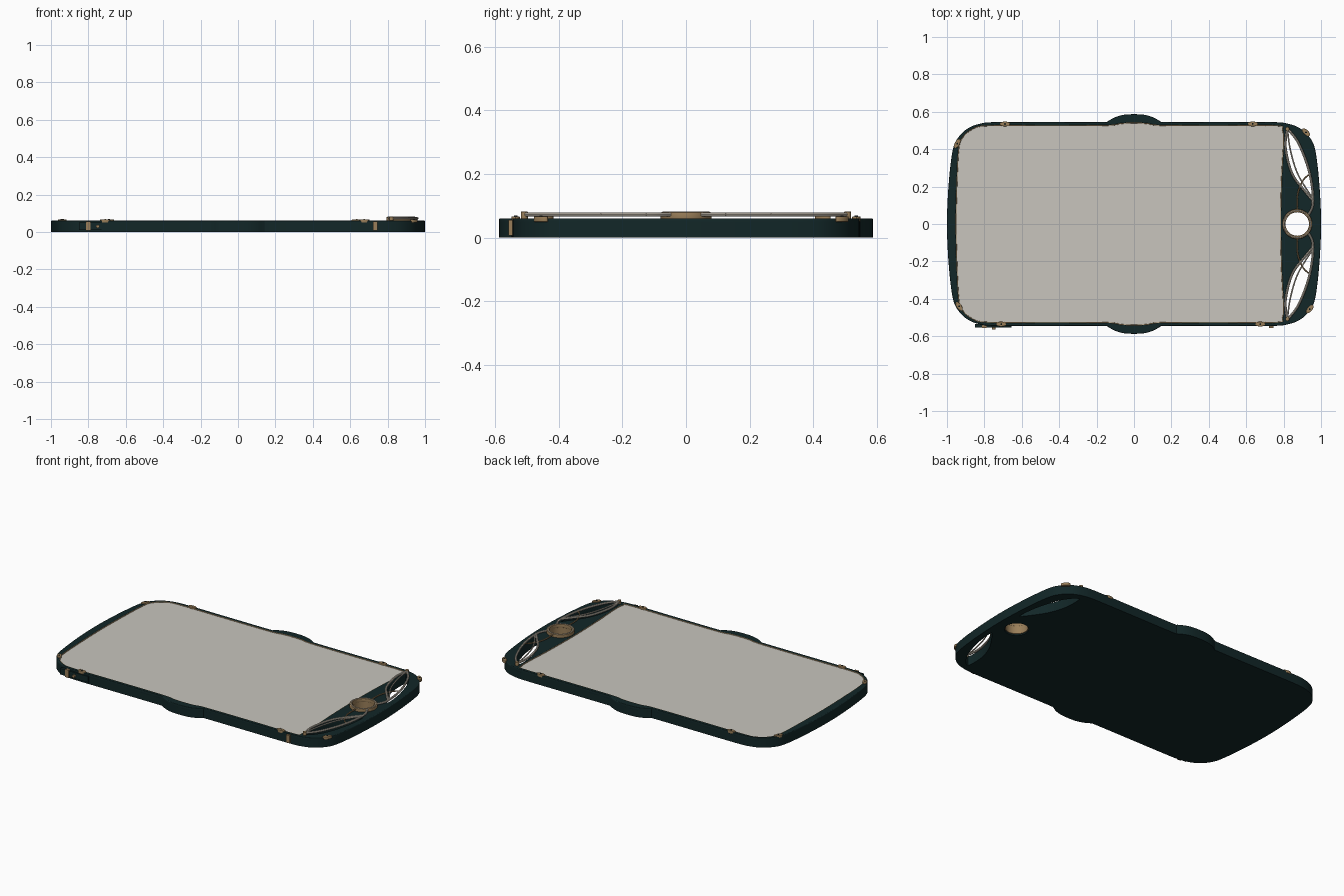
import bpy, math
from mathutils import Vector

if "Cube" in bpy.data.objects:
    bpy.data.objects.remove(bpy.data.objects["Cube"])


def mat(name, c):
    m = bpy.data.materials.new(name)
    m.diffuse_color = (*c, 1)
    m.use_nodes = True
    m.node_tree.nodes["Principled BSDF"].inputs["Base Color"].default_value = m.diffuse_color
    return m


TEAL = mat("dark teal", (0.006, 0.02, 0.021))
BLACK = mat("near black", (0.003, 0.007, 0.008))
PALE = mat("pale grey", (0.58, 0.56, 0.51))
BRASS = mat("aged brass", (0.32, 0.21, 0.10))
SILVER = mat("warm silver", (0.56, 0.51, 0.43))


def smooth(pts, closed=True, n=5):
    # Catmull-Rom subdivision of a control polygon
    out, k = [], len(pts)
    P = [Vector(p) for p in pts]
    get = (lambda i: P[i % k]) if closed else (lambda i: P[max(0, min(k - 1, i))])
    for i in range(k if closed else k - 1):
        a, b, c, d = get(i - 1), get(i), get(i + 1), get(i + 2)
        for j in range(n):
            t = j / n
            out.append(0.5 * (2 * b + (c - a) * t + (2 * a - 5 * b + 4 * c - d) * t * t
                              + (3 * b - a - 3 * c + d) * t ** 3))
    if not closed:
        out.append(P[-1])
    return out


def mirror_y(pts):
    return [(x, -y) for x, y in pts]


def circle(cx, cy, r, n=40):
    return [(cx + r * math.cos(2 * math.pi * i / n), cy + r * math.sin(2 * math.pi * i / n))
            for i in range(n)]


def curve_obj(name, loops, m, dim, closed=True, z=0, **kw):
    cu = bpy.data.curves.new(name, 'CURVE')
    cu.dimensions = dim
    if dim == '2D':
        cu.fill_mode = 'BOTH'
    for k, v in kw.items():
        setattr(cu, k, v)
    for loop in loops:
        s = cu.splines.new('POLY')
        s.points.add(len(loop) - 1)
        for p, q in zip(s.points, loop):
            p.co = (q[0], q[1], 0, 1)
        s.use_cyclic_u = closed
    ob = bpy.data.objects.new(name, cu)
    bpy.context.collection.objects.link(ob)
    ob.location.z = z
    cu.materials.append(m)
    bpy.ops.object.select_all(action='DESELECT')
    ob.select_set(True)
    bpy.context.view_layer.objects.active = ob
    bpy.ops.object.convert(target='MESH')
    ob = bpy.context.object
    ob.name = name
    bpy.ops.object.shade_smooth_by_angle(angle=math.radians(35))
    return ob


def slab(name, loops, z0, z1, m, bevel=0.0):
    return curve_obj(name, loops, m, '2D', z=(z0 + z1) / 2, extrude=(z1 - z0) / 2 - bevel,
                     bevel_depth=bevel, bevel_resolution=2, offset=-bevel)


def tube(name, loops, r, z, m, closed=False):
    return curve_obj(name, loops, m, '3D', closed, z, bevel_depth=r, bevel_resolution=2)


def box(name, lo, hi, m):
    c = [(a + b) / 2 for a, b in zip(lo, hi)]
    bpy.ops.mesh.primitive_cube_add(size=1, location=c)
    ob = bpy.context.object
    ob.name = name
    ob.scale = [b - a for a, b in zip(lo, hi)]
    ob.data.materials.append(m)


# outlines
quad = [(1.0, 0), (0.992, 0.2), (0.972, 0.38), (0.945, 0.455), (0.89, 0.51), (0.82, 0.537),
        (0.73, 0.545), (0.45, 0.545), (0.17, 0.545), (0.14, 0.55), (0.105, 0.569),
        (0.06, 0.583), (0, 0.587)]
top = quad + [(-x, y) for x, y in quad[-2::-1]]
outer = smooth(top + mirror_y(top[-2:0:-1]))

half = [(0.785, 0), (0.79, 0.25), (0.80, 0.44), (0.793, 0.505), (0.765, 0.526), (0.45, 0.526),
        (0.14, 0.528), (0.07, 0.538), (0, 0.541), (-0.07, 0.538), (-0.14, 0.528), (-0.45, 0.526),
        (-0.78, 0.526), (-0.86, 0.51), (-0.915, 0.465), (-0.938, 0.40), (-0.948, 0.2), (-0.952, 0)]
screen = smooth(half + mirror_y(half[-2:0:-1]), n=4)

lens = smooth([(0.825, 0.495), (0.86, 0.465), (0.905, 0.39), (0.945, 0.25), (0.957, 0.13),
               (0.935, 0.145), (0.86, 0.255), (0.822, 0.36), (0.815, 0.46)], n=4)
CX = 0.873
holes = [lens, mirror_y(lens), circle(CX, 0, 0.069)]

# body: lower tray, raised frame, screen, brass trim
slab("body_tray", [outer] + holes, 0, 0.05, TEAL)
slab("body_frame", [outer, screen] + holes, 0.038, 0.061, TEAL, 0.004)
slab("screen", [screen], 0.045, 0.057, PALE)
tube("screen_trim", [screen], 0.003, 0.0575, BRASS, True)

# ring around the round opening
slab("ring_liner", [circle(CX, 0, 0.071), circle(CX, 0, 0.064)], 0.008, 0.07, BRASS)
slab("ring_collar", [circle(CX, 0, 0.080), circle(CX, 0, 0.063)], 0.058, 0.08, BRASS, 0.003)
tube("ring_inlay", [circle(CX, 0, 0.072)], 0.0025, 0.08, SILVER, True)

# silver strands woven across the two side openings
strands = [
    [(0.82, 0.51), (0.875, 0.44), (0.925, 0.32), (0.952, 0.2), (0.955, 0.1), (0.93, 0.045)],
    [(0.82, 0.51), (0.81, 0.41), (0.845, 0.27), (0.91, 0.18), (0.96, 0.12)],
    [(0.82, 0.51), (0.835, 0.40), (0.87, 0.28), (0.92, 0.19), (0.955, 0.14)],
    [(0.945, 0.27), (0.905, 0.235), (0.875, 0.16), (0.873, 0.075)],
]
for i, s in enumerate(strands):
    path = [tuple(p) for p in smooth(s, False)]
    r = 0.0065 if i < 2 else 0.004
    tube("strand_%d" % i, [path, mirror_y(path)], r, 0.073, SILVER if i < 3 else BRASS)
for sy in (1, -1):
    slab("strand_anchor", [circle(0.82, sy * 0.508, 0.011, 16)], 0.055, 0.082, BRASS, 0.002)

# brass studs on the frame, each with a dark centre
studs = [(-0.69, 0.535, 0), (0.635, 0.535, 0), (-0.71, -0.535, 0), (0.675, -0.535, 0),
         (-0.945, 0.43, 60), (-0.935, -0.44, -55), (0.92, 0.49, -45), (0.94, -0.455, 50)]
for x, y, a in studs:
    ca, sa = math.cos(math.radians(a)), math.sin(math.radians(a))
    oval = [(x + u * ca - v * sa, y + u * sa + v * ca)
            for u, v in [(0.027 * p, 0.013 * q) for p, q in circle(0, 0, 1, 20)]]
    slab("stud", [oval], 0.05, 0.067, BRASS, 0.002)
    slab("stud_centre", [circle(x, y, 0.005, 12)], 0.06, 0.069, BLACK)

# front edge: brass bands, dark switch plate and a small button
for x in (-0.8, 0.735):
    box("edge_band", (x - 0.012, -0.557, 0.007), (x + 0.012, -0.53, 0.056), BRASS)
box("switch_plate", (-0.85, -0.553, 0.012), (-0.655, -0.535, 0.05), TEAL)
bpy.ops.mesh.primitive_cylinder_add(vertices=16, radius=0.009, depth=0.02,
                                    location=(-0.75, -0.555, 0.03), rotation=(math.pi / 2, 0, 0))
bpy.context.object.name = "edge_button"
bpy.context.object.data.materials.append(BRASS)
